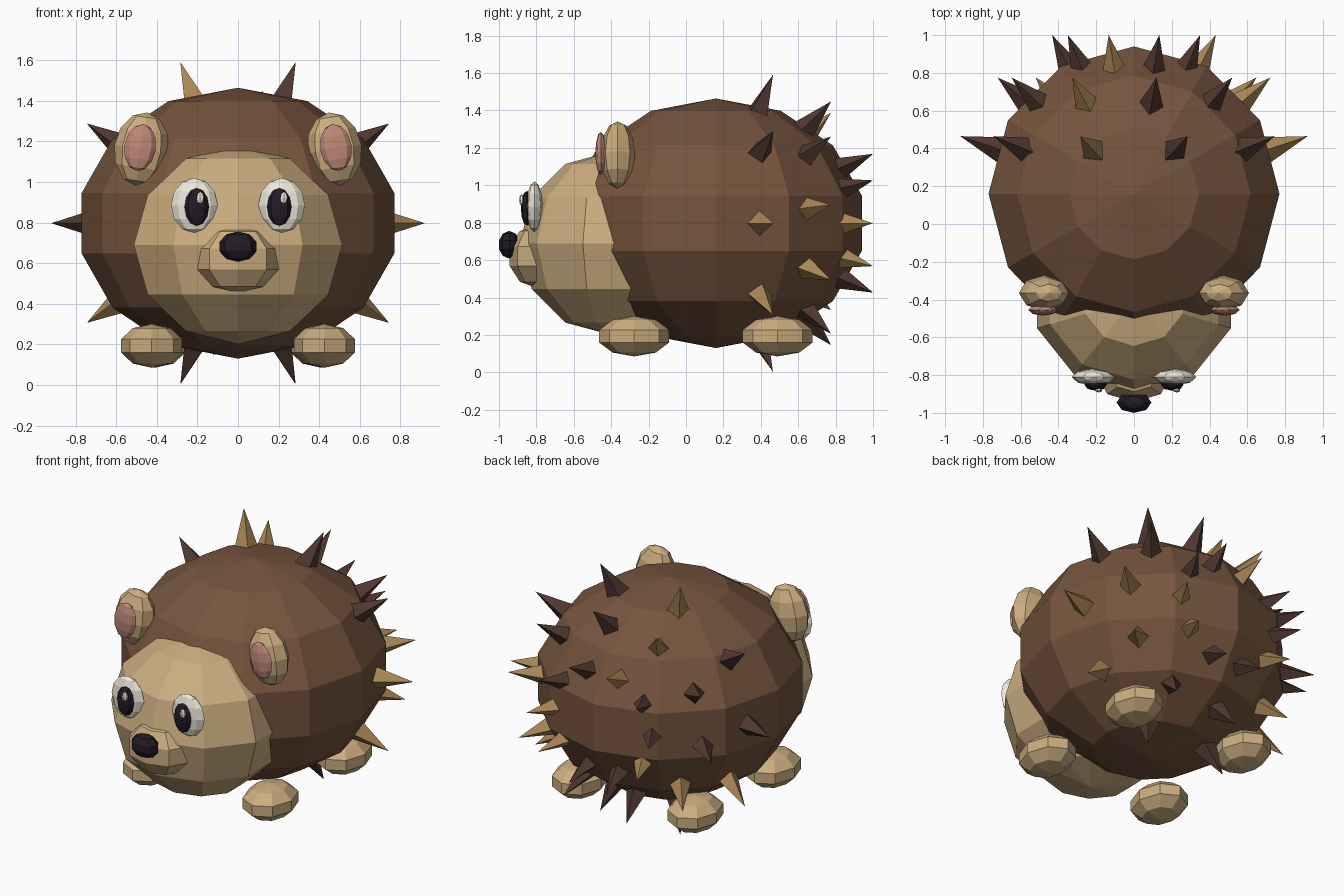
import bpy
import math
from mathutils import Vector

if "Cube" in bpy.data.objects:
    bpy.data.objects.remove(bpy.data.objects["Cube"])


def material(name, r, g, b):
    m = bpy.data.materials.new(name)
    m.diffuse_color = (r, g, b, 1)
    m.use_nodes = True
    m.node_tree.nodes["Principled BSDF"].inputs["Base Color"].default_value = m.diffuse_color
    return m


BROWN = material("brown_fur", 0.18, 0.09, 0.048)
CREAM = material("cream_fur", 0.60, 0.42, 0.215)
DARK = material("dark_spike", 0.08, 0.04, 0.03)
TAN = material("tan_spike", 0.40, 0.24, 0.09)
PINK = material("pink", 0.52, 0.25, 0.19)
BLACK = material("black", 0.016, 0.011, 0.02)
WHITE = material("white", 0.85, 0.81, 0.70)


def ball(name, loc, radii, mat, segs=8, rings=6, tilt=0.0):
    """Faceted ellipsoid with a vertex on the +x side."""
    bpy.ops.mesh.primitive_uv_sphere_add(segments=segs, ring_count=rings, radius=1,
                                         location=loc, rotation=(0, tilt, 0))
    ob = bpy.context.object
    ob.name = name
    ob.scale = radii
    ob.data.materials.append(mat)
    return ob


def pair(name, loc, radii, mat, segs=8, rings=6, tilt=0.0):
    for side, word in ((1, "right"), (-1, "left")):
        ball(f"{name}_{word}", (side * loc[0], loc[1], loc[2]), radii, mat,
             segs, rings, side * tilt)


# Body and head
CENTRE = Vector((0, 0.16, 0.797))
ball("body", CENTRE, (0.79, 0.80, 0.667), BROWN, 12, 7)
ball("head", (0, -0.40, 0.69), (0.54, 0.49, 0.49), CREAM, 10, 6)

# Snout and nose
ball("snout", (0, -0.80, 0.62), (0.21, 0.15, 0.168), CREAM, 8, 5)
ball("nose", (0, -0.945, 0.682), (0.097, 0.058, 0.074), BLACK, 8, 5)

# Eyes
pair("eye", (0.215, -0.81, 0.885), (0.115, 0.044, 0.135), WHITE)
pair("pupil", (0.203, -0.85, 0.877), (0.06, 0.033, 0.093), BLACK)
for side, word in ((1, "right"), (-1, "left")):
    ball(f"eye_glint_{word}", (side * 0.206 + 0.02, -0.88, 0.922),
         (0.02, 0.012, 0.03), WHITE, 6, 4)

# Ears
pair("ear", (0.475, -0.365, 1.162), (0.135, 0.093, 0.182), CREAM, tilt=-0.15)
pair("inner_ear", (0.482, -0.455, 1.17), (0.078, 0.03, 0.116), PINK, tilt=-0.15)

# Feet
pair("front_foot", (0.425, -0.277, 0.193), (0.158, 0.197, 0.108), CREAM, 8, 5)
pair("back_foot", (0.41, 0.49, 0.193), (0.158, 0.197, 0.108), CREAM, 8, 5)

# Three rings of ten spikes round the back: tip x radius, tip z radius, tip y, twist
SPIKE_RINGS = ((0.92, 0.835, 0.465, 0.0), (0.73, 0.66, 0.775, 0.15), (0.433, 0.39, 1.0, 0.0))
LENGTH = 0.28
for ring, (rx, rz, y, twist) in enumerate(SPIKE_RINGS, 1):
    for i in range(10):
        a = twist + i * math.tau / 10
        tip = Vector((rx * math.cos(a), y, CENTRE.z + rz * math.sin(a)))
        way = (tip - CENTRE).normalized()
        bpy.ops.mesh.primitive_cone_add(vertices=4, radius1=0.085, depth=LENGTH,
                                        location=tip - way * LENGTH / 2,
                                        rotation=way.to_track_quat('Z', 'Y').to_euler())
        spike = bpy.context.object
        spike.name = f"spike_{ring}_{i + 1}"
        spike.data.materials.append(TAN if i % 3 == 0 else DARK)
